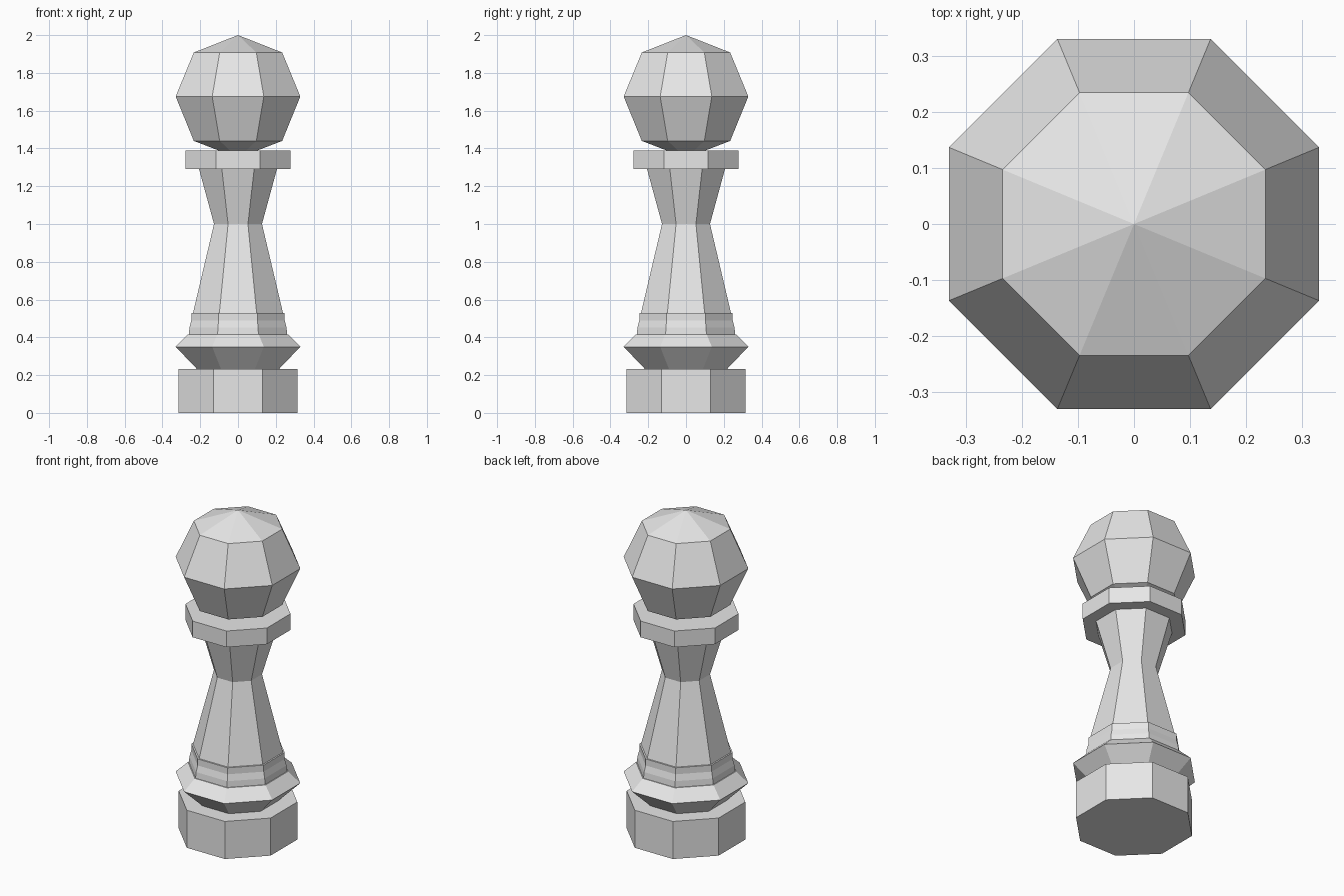
import bpy, bmesh, math

if "Cube" in bpy.data.objects:
    bpy.data.objects.remove(bpy.data.objects["Cube"])

SIDES = 8
CORNER = 1 / math.cos(math.pi / SIDES)   # flat-to-centre distance -> corner radius

grey = bpy.data.materials.new("light_grey")
grey.diffuse_color = (0.8, 0.8, 0.8, 1)
grey.use_nodes = True
grey.node_tree.nodes["Principled BSDF"].inputs["Base Color"].default_value = grey.diffuse_color


def turned(name, profile):
    """Octagonal turned part from (half width, height) pairs; half width 0 makes a tip."""
    bm = bmesh.new()
    rings = []
    for w, z in profile:
        if w == 0:
            rings.append([bm.verts.new((0, 0, z))])
            continue
        angles = [(i + 0.5) * 2 * math.pi / SIDES for i in range(SIDES)]
        rings.append([bm.verts.new((w * CORNER * math.cos(a), w * CORNER * math.sin(a), z))
                      for a in angles])
    for lo, hi in zip(rings, rings[1:]):
        for i in range(SIDES):
            j = (i + 1) % SIDES
            if len(lo) == 1:
                bm.faces.new((lo[0], hi[j], hi[i]))
            elif len(hi) == 1:
                bm.faces.new((lo[i], lo[j], hi[0]))
            else:
                bm.faces.new((lo[i], lo[j], hi[j], hi[i]))
    if len(rings[0]) > 1:
        bm.faces.new(rings[0][::-1])
    if len(rings[-1]) > 1:
        bm.faces.new(rings[-1])
    bmesh.ops.recalc_face_normals(bm, faces=bm.faces)
    mesh = bpy.data.meshes.new(name)
    bm.to_mesh(mesh)
    bm.free()
    mesh.materials.append(grey)
    obj = bpy.data.objects.new(name, mesh)
    bpy.context.collection.objects.link(obj)
    return obj


# Foot block
turned("base", [(0.314, 0), (0.314, 0.232)])
# Flared ring above the foot
turned("flared_ring", [(0.215, 0.23), (0.33, 0.35), (0.265, 0.415)])
# Small stepped mouldings
turned("lower_moulding", [(0.26, 0.415), (0.257, 0.452), (0.247, 0.49)])
turned("upper_moulding", [(0.247, 0.485), (0.247, 0.53)])
# Waisted stem
turned("stem", [(0.238, 0.53), (0.127, 1.0), (0.206, 1.29)])
# Collar under the head
turned("collar", [(0.278, 1.29), (0.278, 1.39)])
# Faceted ball head
turned("head", [(0, 1.35), (0.234, 1.44), (0.33, 1.675), (0.234, 1.908), (0, 2.0)])
